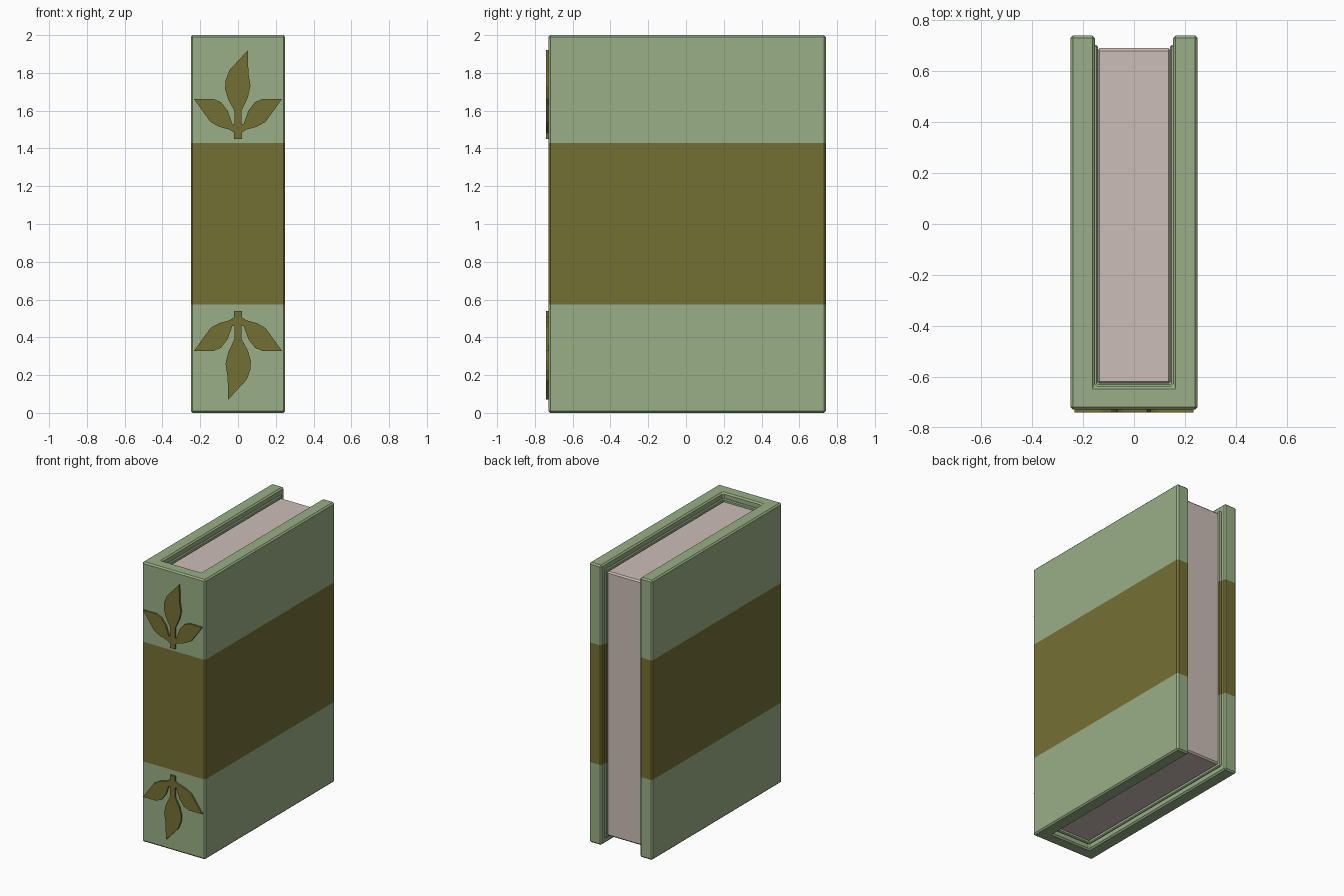
import bpy, bmesh
from mathutils import Vector

if "Cube" in bpy.data.objects:
    bpy.data.objects.remove(bpy.data.objects["Cube"])


def material(name, rgb):
    m = bpy.data.materials.new(name)
    m.diffuse_color = (*rgb, 1)
    m.use_nodes = True
    m.node_tree.nodes["Principled BSDF"].inputs["Base Color"].default_value = m.diffuse_color
    return m


GREEN = material("sage green", (0.314, 0.428, 0.238))
OLIVE = material("olive", (0.175, 0.162, 0.034))
PAPER = material("paper", (0.604, 0.515, 0.468))
BAND = (0.575, 1.43)


def extruded(name, outline, offset, mats, bevel=0.0, banded=False):
    """Extrude a closed 3D outline by an offset, bevel it, optionally colour a middle band."""
    bm = bmesh.new()
    face = bm.faces.new([bm.verts.new(p) for p in outline])
    res = bmesh.ops.extrude_face_region(bm, geom=[face], use_keep_orig=True)
    new = [g for g in res["geom"] if isinstance(g, bmesh.types.BMVert)]
    bmesh.ops.translate(bm, verts=new, vec=Vector(offset))
    bmesh.ops.recalc_face_normals(bm, faces=bm.faces)
    if bevel:
        bmesh.ops.bevel(bm, geom=bm.edges[:], offset=bevel, segments=1,
                        affect='EDGES', clamp_overlap=True)
    if banded:
        for z in BAND:
            bmesh.ops.bisect_plane(bm, geom=bm.verts[:] + bm.edges[:] + bm.faces[:],
                                   plane_co=(0, 0, z), plane_no=(0, 0, 1))
        for f in bm.faces:
            f.material_index = int(BAND[0] < f.calc_center_median().z < BAND[1])
    # split concave caps cleanly
    bmesh.ops.triangulate(bm, faces=[f for f in bm.faces if len(f.verts) > 4])
    me = bpy.data.meshes.new(name)
    bm.to_mesh(me)
    bm.free()
    for m in mats:
        me.materials.append(m)
    ob = bpy.data.objects.new(name, me)
    bpy.context.collection.objects.link(ob)
    return ob


def u_shape(outer, inner, front, inner_front, back, z):
    return [(-outer, front, z), (outer, front, z), (outer, back, z), (inner, back, z),
            (inner, inner_front, z), (-inner, inner_front, z), (-inner, back, z), (-outer, back, z)]


# Cover: U-shaped boards and spine
extruded("cover", u_shape(0.25, 0.153, -0.728, -0.637, 0.74, 0), (0, 0, 2),
         [GREEN, OLIVE], 0.01, True)

# Liner: slightly recessed ledge between cover and pages
extruded("cover_liner", u_shape(0.17, 0.142, -0.65, -0.625, 0.703, 0.04), (0, 0, 1.92),
         [GREEN, OLIVE], 0.006, True)

# Page block
extruded("pages", [(-0.145, -0.628, 0.055), (0.145, -0.628, 0.055),
                   (0.145, 0.69, 0.055), (-0.145, 0.69, 0.055)], (0, 0, 1.89), [PAPER], 0.01)

# Leaf ornaments on the spine: the lower one is the upper one turned half round
side_leaf = [(0.02, 1.45), (0.02, 1.483), (0.045, 1.5), (0.1, 1.515), (0.145, 1.54),
             (0.18, 1.588), (0.233, 1.662), (0.13, 1.662), (0.09, 1.645),
             (0.055, 1.60), (0.03, 1.53), (0.019, 1.53), (0.019, 1.60)]
centre_leaf = [(0.052, 1.67), (0.066, 1.73), (0.055, 1.80), (0.052, 1.92),
               (-0.045, 1.815), (-0.066, 1.76), (-0.068, 1.715), (-0.052, 1.66)]
leaf = side_leaf + centre_leaf + [(-x, z) for x, z in reversed(side_leaf)]
for name, turned in (("upper_leaf_ornament", False), ("lower_leaf_ornament", True)):
    pts = [(-x, 1.99 - z) if turned else (x, z) for x, z in leaf]
    extruded(name, [(x, -0.74, z) for x, z in pts], (0, 0.014, 0), [OLIVE])
